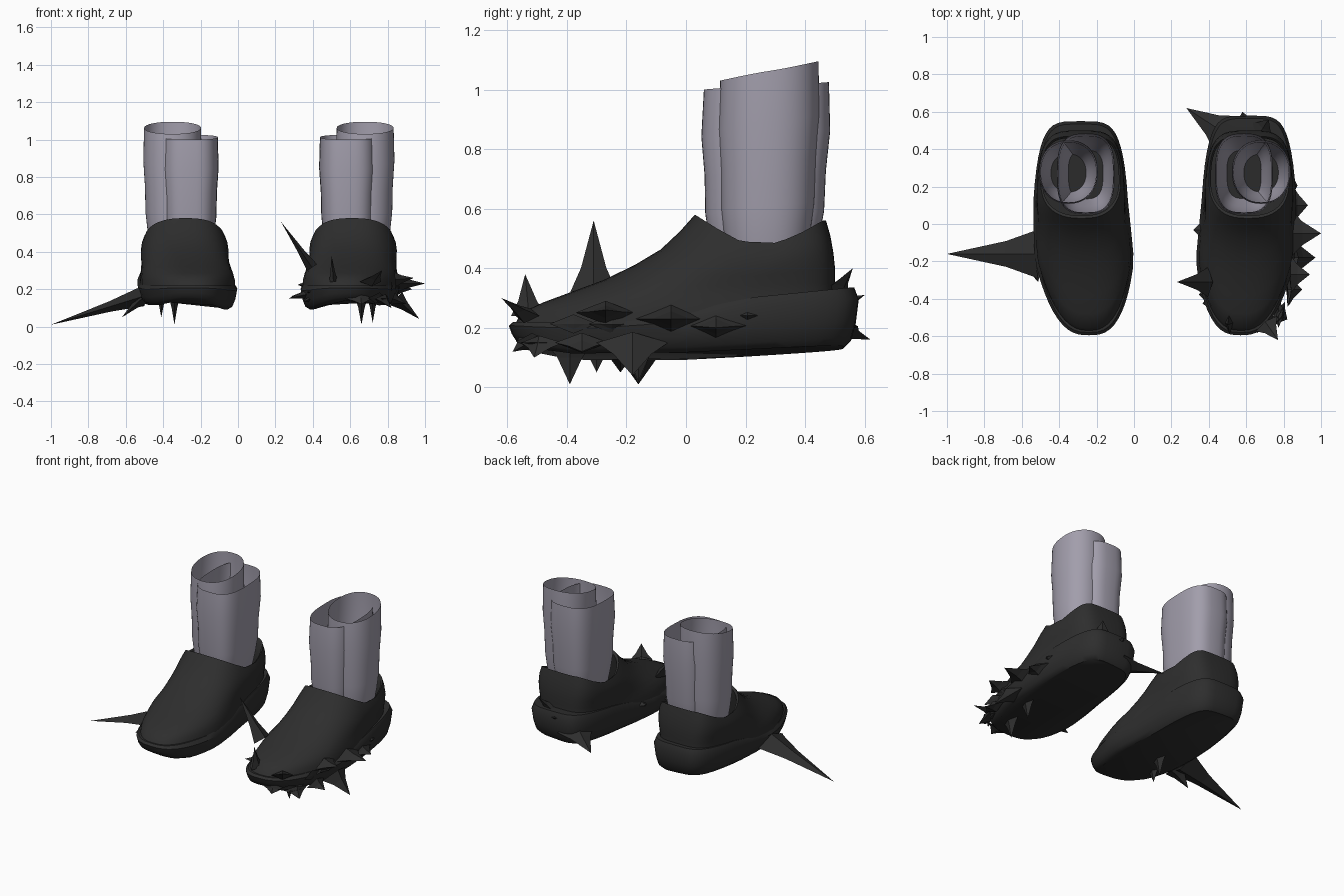
import bpy, bmesh, math, random
from mathutils import Vector

if "Cube" in bpy.data.objects:
    bpy.data.objects.remove(bpy.data.objects["Cube"])
random.seed(4)


def material(name, rgb):
    m = bpy.data.materials.new(name)
    m.use_nodes = True
    m.diffuse_color = (*rgb, 1)
    m.node_tree.nodes["Principled BSDF"].inputs["Base Color"].default_value = (*rgb, 1)
    return m


BLACK = material("black leather", (0.027, 0.027, 0.027))
GREY = material("grey sock", (0.36, 0.34, 0.41))
N = 48


def interp(table, v):
    """Piecewise linear lookup in (position, value) pairs."""
    for (a, fa), (b, fb) in zip(table, table[1:]):
        if v <= b:
            t = max(0, (v - a) / (b - a))
            return fa + (fb - fa) * t
    return table[-1][1]


def outline(half, front, back, power=2.8):
    """Closed rounded outline in shoe space: u points inward, y to the heel."""
    pts = []
    for i in range(N):
        a = 2 * math.pi * i / N
        c, s = math.cos(a), math.sin(a)
        p = power + 1.2 * max(0, s)  # squarer heel
        u = half * math.copysign(abs(c) ** (2 / p), c)
        y = (front + back) / 2 + (back - front) / 2 * math.copysign(abs(s) ** (2 / p), s)
        u *= interp([(-0.6, 0.86), (-0.2, 1.05), (0.1, 1), (0.5, 0.95)], y)
        # toe curves towards the other foot
        pts.append((u + interp([(-0.6, 0.045), (-0.2, 0.02), (0.1, 0), (0.5, 0)], y), y))
    return pts


def finish(name, bm, mat, smooth=None):
    me = bpy.data.meshes.new(name)
    bm.to_mesh(me)
    bm.free()
    me.materials.append(mat)
    ob = bpy.data.objects.new(name, me)
    bpy.context.collection.objects.link(ob)
    if smooth:
        bpy.ops.object.select_all(action='DESELECT')
        ob.select_set(True)
        bpy.context.view_layer.objects.active = ob
        bpy.ops.object.shade_smooth_by_angle(angle=math.radians(smooth))


def loft(name, rings, mat, cx, side, cap_ends=False, smooth=40):
    """Skin a stack of closed rings, placing them on one foot."""
    bm = bmesh.new()
    loops = [[bm.verts.new((cx + side * u, y, z)) for u, y, z in r] for r in rings]
    for low, high in zip(loops, loops[1:]):
        for i in range(N):
            j = (i + 1) % N
            bm.faces.new((low[i], low[j], high[j], high[i]))
    if cap_ends:
        bm.faces.new(loops[0][::-1])
        bm.faces.new(loops[-1])
    if side < 0:
        bmesh.ops.reverse_faces(bm, faces=bm.faces[:])
    finish(name, bm, mat, smooth)


SOLE_BOTTOM = [(-0.6, 0.16), (-0.5, 0.125), (-0.38, 0.105), (0, 0.105), (0.2, 0.115), (0.55, 0.135)]
SOLE_TOP = [(-0.6, 0.22), (-0.3, 0.22), (-0.05, 0.24), (0.2, 0.3), (0.55, 0.335)]
RIM = [(0.03, 0.58), (0.1, 0.535), (0.18, 0.49), (0.3, 0.485), (0.38, 0.52), (0.45, 0.56)]


def sole(label, cx, side, heel):
    rings = []
    for grow, t in ((-0.045, 0), (-0.02, 0.12), (-0.005, 0.4), (0.005, 0.8), (-0.01, 1), (-0.05, 1)):
        ring = []
        for u, y in outline(0.25 + grow, -0.59 - grow, heel + grow):
            # underside rolls down towards the inner edge
            low, high = interp(SOLE_BOTTOM, y) - 0.06 * u, interp(SOLE_TOP, y)
            ring.append((u, y, low + t * (high - low)))
        rings.append(ring)
    loft(label + "_sole", rings, BLACK, cx, side, True)


def upper(label, cx, side):
    """Body of the shoe, from the welt up to the dipping collar, then turned inside."""
    # height, half width, toe position, heel position
    levels = [(0.2, 0.245, -0.58, 0.52), (0.25, 0.243, -0.555, 0.51), (0.285, 0.238, -0.48, 0.505),
              (0.32, 0.234, -0.385, 0.5), (0.36, 0.232, -0.275, 0.5), (0.41, 0.235, -0.17, 0.5),
              (0.46, 0.237, -0.085, 0.495), (0.52, 0.232, -0.02, 0.485), (0.575, 0.218, 0.03, 0.47),
              (0.565, 0.208, 0.045, 0.46), (0.4, 0.215, 0.03, 0.46), (0.27, 0.215, 0, 0.46)]
    rings = []
    for z, half, toe, heel in levels:
        ring = []
        for u, y in outline(half, toe, heel, 2.5):
            rim_y = 0.03 + (y - toe) / (heel - toe) * 0.43
            lift = max(0, (z - 0.3) / 0.275)
            ring.append((u, y, z + lift * (interp(RIM, rim_y) - 0.575)))
        rings.append(ring)
    loft(label + "_upper", rings, BLACK, cx, side, smooth=60)


def sock(label, cx, side):
    """Two overlapping open tubes; the outer one stands taller."""
    for part, u0, y0, ru, ry, front, back, corner in (
            ("tall", -0.065, 0.28, 0.152, 0.165, 1.03, 1.095, 0.9),
            ("short", 0.027, 0.27, 0.15, 0.21, 1.0, 1.025, 0.68)):
        rings = []
        for t, grow in ((0, 0.58), (0.2, 0.8), (0.3, 0.88), (0.42, 0.95), (0.6, 0.97), (0.78, 1.03), (1, 1)):
            ring = []
            for i in range(N):
                a = 2 * math.pi * i / N
                c, s = math.cos(a), math.sin(a)
                top = front + (back - front) * (s + 1) / 2
                ring.append((u0 + ru * grow * math.copysign(abs(c) ** corner, c),
                             y0 + ry * grow * math.copysign(abs(s) ** corner, s) - 0.01 * (1 - t),
                             0.28 + t * (top - 0.28)))
            rings.append(ring)
        loft(f"{label}_sock_{part}", rings, GREY, cx, side, smooth=70)


def add_spike(bm, cx, tip, radius):
    """Flattened shard growing from the sole edge towards its tip."""
    tip = Vector(tip)
    core = Vector((cx, max(-0.4, min(0.4, tip.y)), 0.23))
    for k in range(100):
        base = tip.lerp(core, k / 100)
        if abs((base.x - cx) / 0.25) ** 3 + abs((base.y + 0.02) / 0.56) ** 3 < 0.82:
            break
    base.z = max(0.15, min(interp([(-0.5, 0.24), (-0.3, 0.32), (0.5, 0.32)], base.y), base.z))
    axis = (tip - base).normalized()
    across = axis.cross(Vector((0, 0, 1)))
    across = across.normalized() if across.length > 0.3 else Vector((0, 1, 0))
    other = axis.cross(across)
    rings = []
    # concave taper
    for t, r in ((0, radius), (0.35, radius * 0.53)):
        centre = base.lerp(tip, t)
        rings.append([bm.verts.new(centre + r * d)
                      for d in (across, other * 0.4, -across, -other * 0.4)])
    point = bm.verts.new(tip)
    for i in range(4):
        j = (i + 1) % 4
        bm.faces.new((rings[0][i], rings[0][j], rings[1][j], rings[1][i]))
        bm.faces.new((rings[1][i], rings[1][j], point))


def spikes(label, cx, tips, edge_shards):
    bm = bmesh.new()
    for x, y, z, r in tips:
        add_spike(bm, cx, (x, y, z), r)
    # small random shards along the front half of the welt
    welt = [p for p in outline(0.25, -0.56, 0.5) if p[1] < 0.2]
    for i in range(edge_shards):
        u, y = random.choice(welt)
        reach = random.uniform(1.05, 1.14)
        add_spike(bm, cx, (cx - u * reach, y * min(reach, 1.07), random.uniform(0.11, 0.25)), 0.08)
    finish(label + "_spikes", bm, BLACK)


RIGHT_TIPS = [(-1, -0.16, 0.01, 0.13), (-0.34, -0.16, 0.01, 0.07), (-0.41, -0.3, 0.05, 0.06),
              (-0.62, -0.22, 0.05, 0.09)]
LEFT_TIPS = [(0.23, -0.31, 0.56, 0.08), (0.28, 0.62, 0.16, 0.12), (0.66, -0.39, 0.01, 0.08),
             (0.97, -0.18, 0.04, 0.12), (1, -0.05, 0.23, 0.12), (0.82, -0.51, 0.1, 0.08),
             (0.77, -0.62, 0.3, 0.07), (0.58, 0.6, 0.31, 0.1), (0.72, 0.56, 0.4, 0.08),
             (0.93, 0.1, 0.2, 0.12), (0.27, -0.31, 0.15, 0.09), (0.9, -0.35, 0.12, 0.09),
             (0.5, -0.54, 0.38, 0.06), (0.72, -0.16, 0.02, 0.07), (0.94, -0.27, 0.26, 0.1)]

for label, cx, side, heel, tips, shards in (("right", -0.285, 1, 0.545, RIGHT_TIPS, 0),
                                            ("left", 0.615, -1, 0.575, LEFT_TIPS, 9)):
    sole(label, cx, side, heel)
    upper(label, cx, side)
    sock(label, cx, side)
    spikes(label, cx, tips, shards)
